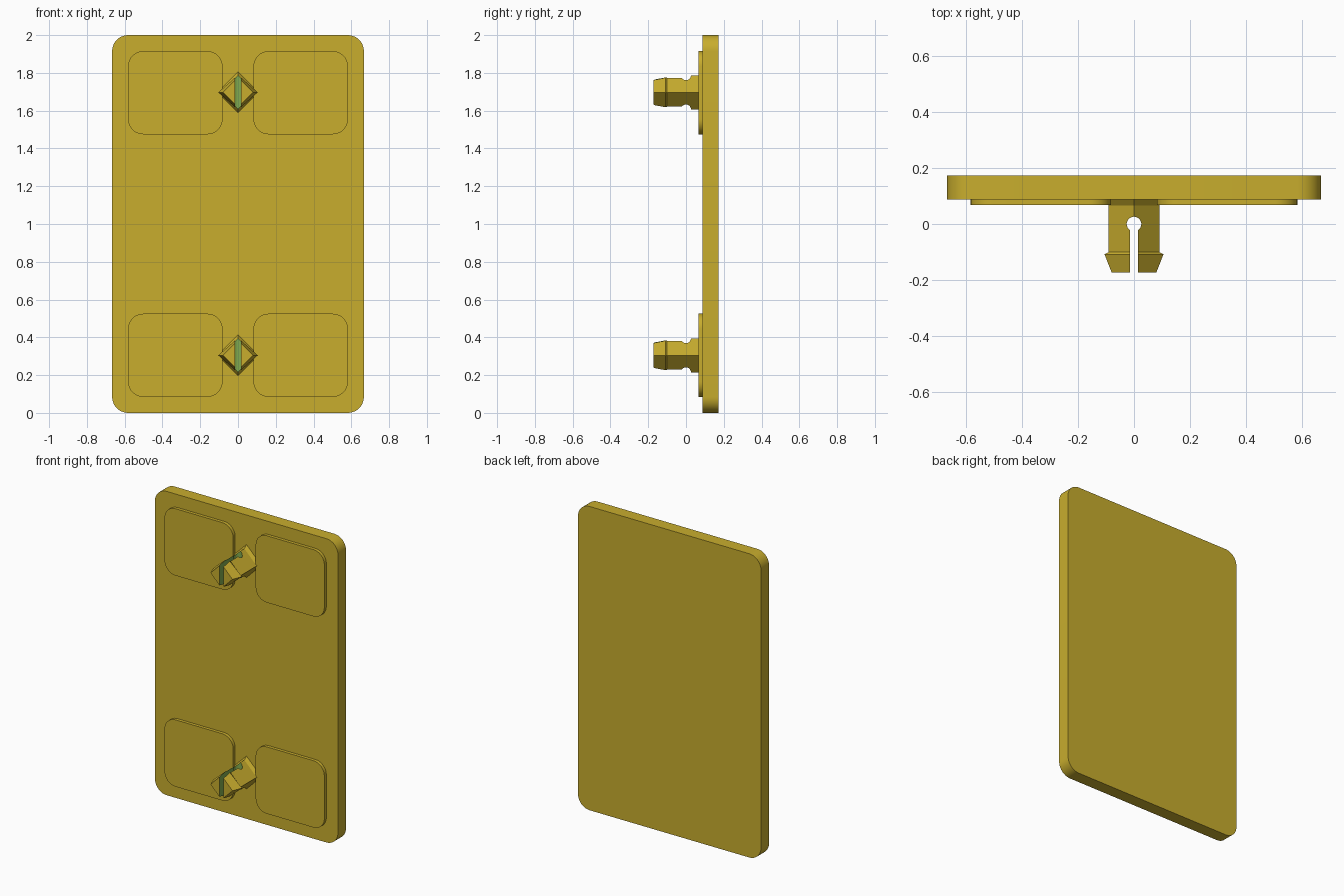
import bpy, bmesh, math

if "Cube" in bpy.data.objects:
    bpy.data.objects.remove(bpy.data.objects["Cube"])


def material(name, rgb):
    m = bpy.data.materials.new(name)
    m.diffuse_color = (*rgb, 1)
    m.use_nodes = True
    m.node_tree.nodes["Principled BSDF"].inputs["Base Color"].default_value = m.diffuse_color
    return m


gold = material("mustard yellow", (0.58, 0.42, 0.027))
green = material("slot green", (0.22, 0.41, 0.08))


def add_object(name, bm, mats):
    bmesh.ops.recalc_face_normals(bm, faces=bm.faces)
    me = bpy.data.meshes.new(name)
    bm.to_mesh(me)
    bm.free()
    for m in mats:
        me.materials.append(m)
    ob = bpy.data.objects.new(name, me)
    bpy.context.collection.objects.link(ob)
    return ob


def loft(name, rings, mats, index=0):
    """Closed skin through rings that share the same point count."""
    bm = bmesh.new()
    vs = [[bm.verts.new(p) for p in r] for r in rings]
    n = len(rings[0])
    for a, b in zip(vs, vs[1:]):
        for i in range(n):
            j = (i + 1) % n
            bm.faces.new((a[i], a[j], b[j], b[i]))
    bm.faces.new(vs[0])
    bm.faces.new(vs[-1])
    for f in bm.faces:
        f.material_index = index
    return add_object(name, bm, mats)


def rounded_slab(name, cx, cz, w, h, r, y0, y1, steps=10):
    pts = []
    for k, (sx, sz) in enumerate(((1, 1), (-1, 1), (-1, -1), (1, -1))):
        for i in range(steps + 1):
            a = math.pi / 2 * (k + i / steps)
            pts.append((cx + sx * (w / 2 - r) + r * math.cos(a),
                        cz + sz * (h / 2 - r) + r * math.sin(a)))
    ob = loft(name, [[(x, y, z) for x, z in pts] for y in (y0, y1)], [gold])
    bpy.ops.object.select_all(action='DESELECT')
    bpy.context.view_layer.objects.active = ob
    ob.select_set(True)
    bpy.ops.object.shade_smooth_by_angle(angle=math.radians(35))
    return ob


# Main plate
rounded_slab("back_plate", 0, 1.0, 1.333, 2.0, 0.085, 0.088, 0.172)

# Four raised pads on the front
for row, cz in (("lower", 0.305), ("upper", 1.695)):
    for side, sx in (("left", -1), ("right", 1)):
        rounded_slab(f"{row}_{side}_pad", sx * 0.332, cz, 0.5, 0.44, 0.08,
                     0.067, 0.095)

# Split diamond clips: y, half width, half height
SECTIONS = ((-0.172, 0.08, 0.08), (-0.108, 0.105, 0.092), (-0.1, 0.09, 0.09),
            (0.066, 0.09, 0.09), (0.092, 0.112, 0.112))
for row, cz in (("lower", 0.305), ("upper", 1.697)):
    rings = [[(w, y, cz), (0, y, cz + h), (-w, y, cz), (0, y, cz - h)]
             for y, w, h in SECTIONS]
    clip = loft(f"{row}_clip", rings, [gold, green])

    # Keyhole slot through the clip
    s, r = 0.015, 0.026
    a0 = math.asin(s / r)
    key = [(-s, -0.3), (s, -0.3)]
    for i in range(25):
        a = -math.pi / 2 + a0 + (2 * math.pi - 2 * a0) * i / 24
        key.append((r * math.cos(a), r * math.sin(a)))
    cutter = loft(f"{row}_slot_cutter",
                  [[(x, y, cz + d) for x, y in key] for d in (-0.2, 0.2)],
                  [gold, green], 1)
    cutter.hide_render = True
    cutter.hide_viewport = True
    mod = clip.modifiers.new("slot", 'BOOLEAN')
    mod.operation = 'DIFFERENCE'
    mod.solver = 'EXACT'
    mod.object = cutter
